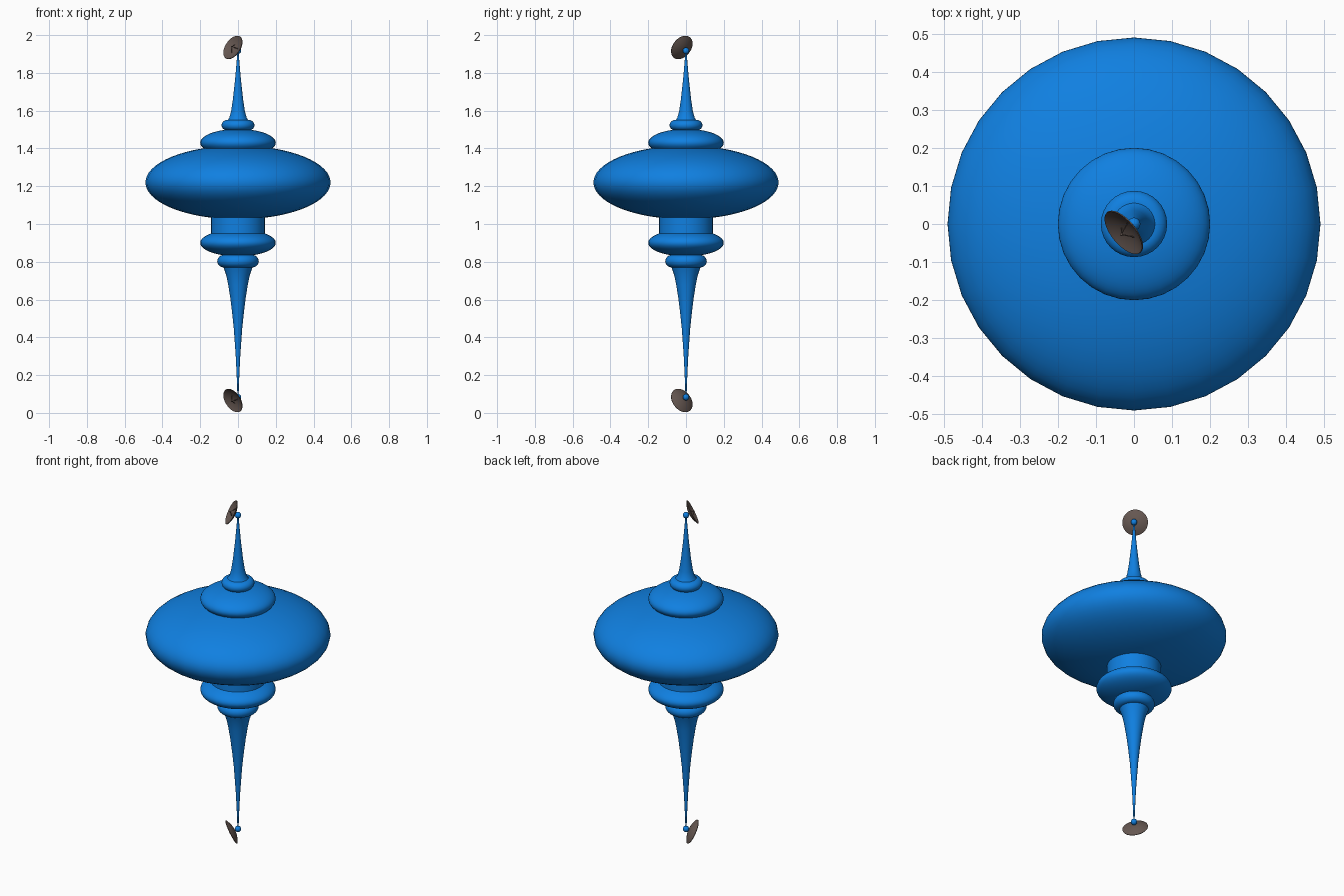
import bpy, bmesh, math
from mathutils import Vector, Matrix

if "Cube" in bpy.data.objects:
    bpy.data.objects.remove(bpy.data.objects["Cube"])


def material(name, rgb):
    m = bpy.data.materials.new(name)
    m.diffuse_color = (*rgb, 1)
    m.use_nodes = True
    m.node_tree.nodes["Principled BSDF"].inputs["Base Color"].default_value = m.diffuse_color
    return m


BLUE = material("blue paint", (0.005, 0.215, 0.75))
BROWN = material("brown grey metal", (0.13, 0.095, 0.082))


def finish(name, bm, mat, matrix=None):
    bmesh.ops.remove_doubles(bm, verts=bm.verts, dist=1e-5)
    if matrix:
        bm.transform(matrix)
    me = bpy.data.meshes.new(name)
    bm.to_mesh(me)
    bm.free()
    me.materials.append(mat)
    ob = bpy.data.objects.new(name, me)
    bpy.context.collection.objects.link(ob)
    bpy.ops.object.select_all(action='DESELECT')
    ob.select_set(True)
    bpy.context.view_layer.objects.active = ob
    bpy.ops.object.shade_smooth_by_angle(angle=math.radians(40))
    return ob


def lathe(name, profile, mat, matrix=None, n=32):
    """Turn (radius, z) points, listed bottom to top, around z."""
    bm = bmesh.new()
    rings = [[bm.verts.new((r * math.cos(2 * math.pi * k / n),
                            r * math.sin(2 * math.pi * k / n), z))
              for k in range(n)] for r, z in profile]
    for a, b in zip(rings, rings[1:]):
        for k in range(n):
            j = (k + 1) % n
            bm.faces.new((a[k], a[j], b[j], b[k]))
    return finish(name, bm, mat, matrix)


def arc(rc, rx, zc, rz, a0, a1, steps=16):
    angles = [math.radians(a0 + (a1 - a0) * i / steps) for i in range(steps + 1)]
    return [(rc + rx * math.cos(a), zc + rz * math.sin(a)) for a in angles]


# turned body, bottom to top
lathe("lower_spike", [(0.003, 0.083), (0.005, 0.15), (0.011, 0.286), (0.022, 0.444),
                      (0.031, 0.53), (0.041, 0.61), (0.052, 0.68), (0.061, 0.725),
                      (0.071, 0.755), (0.078, 0.775)], BLUE)
lathe("lower_collar", arc(0.075, 0.035, 0.803, 0.033, -90, 90), BLUE)
lathe("lower_ring", arc(0, 0.2, 0.9, 0.071, -66, 44), BLUE)
lathe("neck", [(0.143, 0.948), (0.143, 1.04)], BLUE)
lathe("main_disc", arc(0, 0.49, 1.22, 0.195, -73, 68, 24), BLUE)
lathe("upper_ring", arc(0, 0.2, 1.43, 0.073, -24, 74), BLUE)
lathe("upper_collar", arc(0.055, 0.032, 1.523, 0.028, -90, 90), BLUE)
lathe("upper_spike", [(0.056, 1.548), (0.046, 1.562), (0.036, 1.6), (0.027, 1.66),
                      (0.016, 1.76), (0.008, 1.85), (0.003, 1.917)], BLUE)


def rod(name, p, q, r, mat):
    d = q - p
    bm = bmesh.new()
    bmesh.ops.create_cone(bm, segments=8, radius1=r, radius2=r, depth=d.length,
                          cap_ends=True)
    finish(name, bm, mat, Matrix.Translation((p + q) / 2)
           @ d.to_track_quat('Z', 'Y').to_matrix().to_4x4())


# tip balls with tilted dishes, mirrored about mid height
R, DEPTH, T = 0.069, 0.02, 0.003
for label, z, s in (("upper", 1.917, 1), ("lower", 0.083, -1)):
    bm = bmesh.new()
    bmesh.ops.create_uvsphere(bm, u_segments=16, v_segments=10, radius=0.017)
    finish(label + "_ball", bm, BLUE, Matrix.Translation((0, 0, z)))

    n = Vector((-0.69, -0.57, 0.45 * s)).normalized()
    M = (Matrix.Translation(Vector((0, 0, z)) + n * 0.018)
         @ n.to_track_quat('Z', 'Y').to_matrix().to_4x4())
    bowl = [(R * i / 8, DEPTH * (i / 8) ** 2) for i in range(9)]
    inner = [(r * 0.985, h + T) for r, h in reversed(bowl)]
    lathe(label + "_dish", bowl + inner, BROWN, M)
    # feed struts meeting at the focus
    focus = M @ Vector((0, 0, 0.03))
    for k in range(3):
        a = 2 * math.pi * k / 3
        foot = M @ Vector((0.028 * math.cos(a), 0.028 * math.sin(a), 0.005))
        rod(f"{label}_strut_{k + 1}", foot, focus, 0.0015, BROWN)
    bm = bmesh.new()
    bmesh.ops.create_uvsphere(bm, u_segments=10, v_segments=6, radius=0.004)
    finish(label + "_feed", bm, BROWN, Matrix.Translation(focus))
